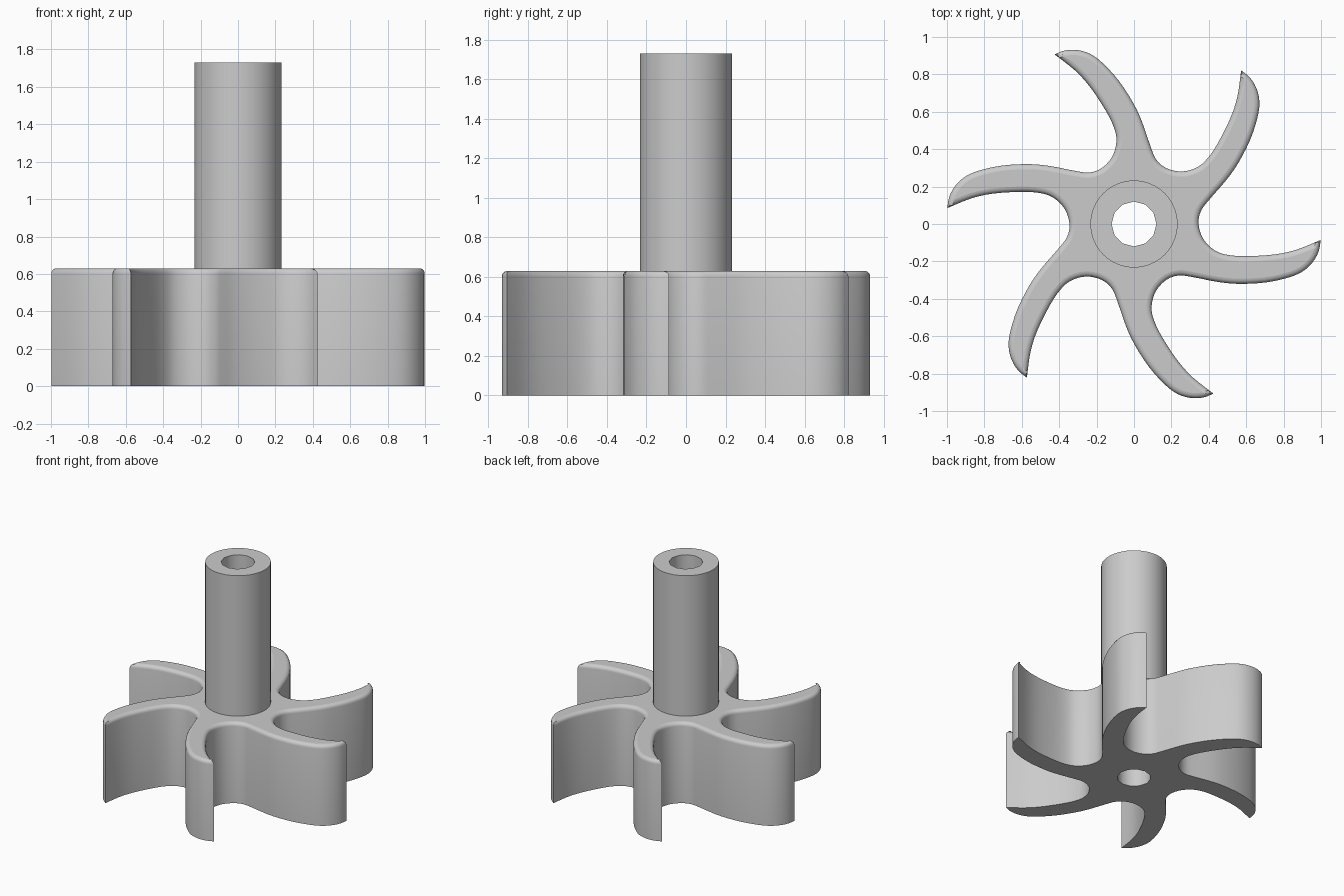
import bpy, bmesh, math
from mathutils import Vector, Matrix

cube = bpy.data.objects.get("Cube")
if cube:
    bpy.data.objects.remove(cube)

BLADES = 6
HUB_TOP, SHAFT_TOP = 0.63, 1.73
SHAFT_R, BORE_R, BORE_SIDES = 0.233, 0.12, 12
FILLET, FILLET_STEPS = 0.028, 4

grey = bpy.data.materials.new("plain grey")
grey.use_nodes = True
colour = (0.6, 0.6, 0.6, 1)
grey.diffuse_color = colour
grey.node_tree.nodes["Principled BSDF"].inputs["Base Color"].default_value = colour


def finish(bm, name):
    bmesh.ops.recalc_face_normals(bm, faces=bm.faces)
    mesh = bpy.data.meshes.new(name)
    bm.to_mesh(mesh)
    bm.free()
    mesh.materials.append(grey)
    obj = bpy.data.objects.new(name, mesh)
    bpy.context.collection.objects.link(obj)
    bpy.ops.object.select_all(action="DESELECT")
    obj.select_set(True)
    bpy.context.view_layer.objects.active = obj
    bpy.ops.object.shade_smooth_by_angle(angle=math.radians(35))


def smooth_path(points, steps=3):
    """Catmull-Rom through the points, open at both ends."""
    p = [points[0]] + points + [points[-1]]
    out = []
    for a, b, c, d in zip(p, p[1:], p[2:], p[3:]):
        for i in range(steps):
            t = i / steps
            out.append(0.5 * (2 * b + (c - a) * t + (2 * a - 5 * b + 4 * c - d) * t**2
                              + (3 * b - a - 3 * c + d) * t**3))
    return out


def circle(radius, sides):
    return [Vector((radius * math.cos(math.tau * i / sides),
                    radius * math.sin(math.tau * i / sides))) for i in range(sides)]


def ring(bm, points, z):
    return [bm.verts.new((p.x, p.y, z)) for p in points]


def bridge(bm, low, high):
    for i in range(len(low)):
        j = (i + 1) % len(low)
        bm.faces.new((low[i], low[j], high[j], high[i]))


def inset(points, distance):
    """Move a counter-clockwise outline inward, limiting the sharp tips."""
    out = []
    for i, p in enumerate(points):
        d1 = (p - points[i - 1]).normalized()
        d2 = (points[(i + 1) % len(points)] - p).normalized()
        n1, n2 = Vector((-d1.y, d1.x)), Vector((-d2.y, d2.x))
        n = (n1 + n2).normalized()
        out.append(p + n * distance / max(n.dot(n1), 0.65))
    return out


# One blade: from tip, along the hollow side, round the root to the next tip
hollow = [(0.998, -0.085), (0.87, -0.137), (0.75, -0.163), (0.6, -0.172),
          (0.5, -0.165), (0.43, -0.14), (0.37, -0.08), (0.345, 0)]
back = [(0.24, -0.275), (0.32, -0.285), (0.45, -0.31), (0.56, -0.32), (0.7, -0.313),
        (0.82, -0.288), (0.9, -0.255), (0.955, -0.205), (0.988, -0.145), (0.998, -0.085)]
turn = Matrix.Rotation(math.tau / BLADES, 2)
segment = smooth_path([Vector(p) for p in hollow] + [turn @ Vector(p) for p in back])
outline = []
for k in range(BLADES):
    spin = Matrix.Rotation(math.tau * k / BLADES, 2)
    outline += [spin @ p for p in segment]

# Bladed wheel: straight walls, rounded top rim, bored centre
bm = bmesh.new()
rings = [ring(bm, outline, 0)]
for i in range(FILLET_STEPS + 1):
    a = math.pi / 2 * i / FILLET_STEPS
    rings.append(ring(bm, inset(outline, FILLET * (1 - math.cos(a))),
                      HUB_TOP - FILLET * (1 - math.sin(a))))
for low, high in zip(rings, rings[1:]):
    bridge(bm, low, high)
bore = circle(BORE_R, BORE_SIDES)
bore_low, bore_high = ring(bm, bore, 0), ring(bm, bore, HUB_TOP)
bridge(bm, bore_low, bore_high)
for outer, inner in ((rings[0], bore_low), (rings[-1], bore_high)):
    rim = []
    for loop in (outer, inner):
        rim += [bm.edges.get((loop[i - 1], loop[i])) for i in range(len(loop))]
    bmesh.ops.triangle_fill(bm, use_beauty=True, use_dissolve=False, edges=rim)
    for e in rim:
        e.smooth = False
finish(bm, "bladed_wheel")

# Hollow shaft standing on the wheel
bm = bmesh.new()
sides = BORE_SIDES * 4
wall_low = ring(bm, circle(SHAFT_R, sides), HUB_TOP)
wall_high = ring(bm, circle(SHAFT_R, sides), SHAFT_TOP)
hole_low, hole_high = ring(bm, bore, HUB_TOP), ring(bm, bore, SHAFT_TOP)
bridge(bm, wall_low, wall_high)
bridge(bm, hole_low, hole_high)
rim = []
for loop in (wall_high, hole_high):
    rim += [bm.edges.get((loop[i - 1], loop[i])) for i in range(len(loop))]
bmesh.ops.triangle_fill(bm, use_beauty=True, use_dissolve=False, edges=rim)
finish(bm, "hollow_shaft")
